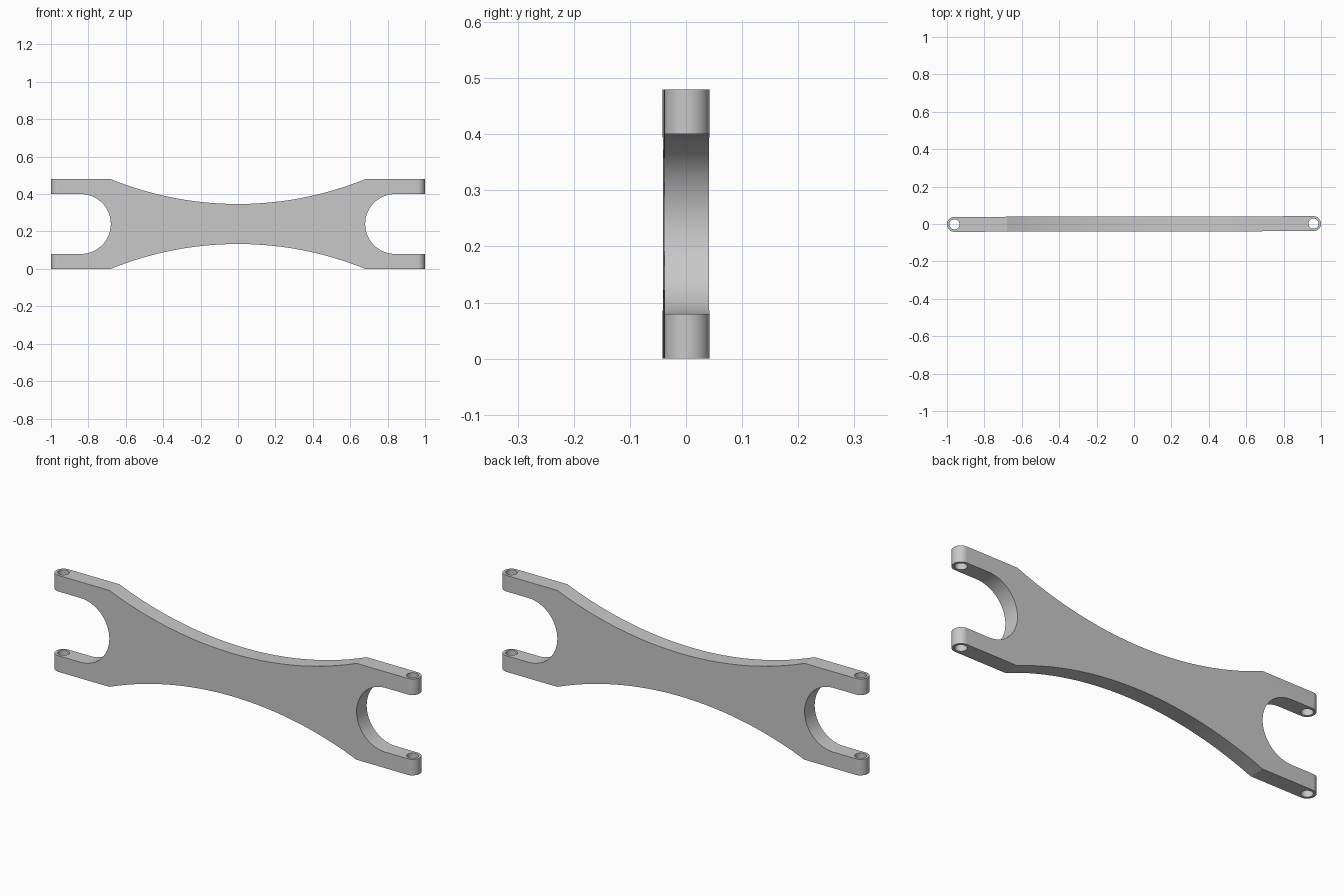
import bpy, bmesh
from math import sin, cos, pi, asin
from mathutils import Vector, Matrix

cube = bpy.data.objects.get("Cube")
if cube:
    bpy.data.objects.remove(cube)

HALF, MID, HEIGHT = 1.0, 0.24, 0.48      # half length, mid height, full height
WIDE, PIN = 0.04, 0.027                  # half thickness and pin hole radius
PIN_X = HALF - WIDE
SLOT_R, SLOT_X = 0.16, 0.84              # fork opening
WAIST_X, SAG = 0.68, 0.133               # concave waist


def arc(cx, cy, r, start, end, n):
    return [(cx + r * cos(start + (end - start) * i / n),
             cy + r * sin(start + (end - start) * i / n)) for i in range(n + 1)]


def prism(name, points, base, direction):
    """Extrude a closed outline (list of 3D points) along a direction."""
    bm = bmesh.new()
    face = bm.faces.new([bm.verts.new(Vector(p) + Vector(base)) for p in points])
    out = bmesh.ops.extrude_face_region(bm, geom=[face])["geom"]
    bmesh.ops.translate(bm, vec=direction,
                        verts=[v for v in out if isinstance(v, bmesh.types.BMVert)])
    bmesh.ops.recalc_face_normals(bm, faces=bm.faces)
    mesh = bpy.data.meshes.new(name)
    bm.to_mesh(mesh)
    bm.free()
    obj = bpy.data.objects.new(name, mesh)
    bpy.context.collection.objects.link(obj)
    return obj


# Side outline: waist arc, arm top, fork slot, arm bottom, then mirrored by half turn
radius = (WAIST_X ** 2 + SAG ** 2) / (2 * SAG)
a = asin(WAIST_X / radius)
over = HALF + 0.1
half = arc(0, HEIGHT - SAG + radius, radius, -pi / 2 - a, -pi / 2 + a, 48)
half += [(over, HEIGHT), (over, MID + SLOT_R)]
half += arc(SLOT_X, MID, SLOT_R, pi / 2, 3 * pi / 2, 40)
half += [(over, MID - SLOT_R), (over, 0)]
outline = half + [(-x, HEIGHT - z) for x, z in half]
# The second half turn repeats the slot on the other end
link = prism("connecting_link", [(x, 0, z) for x, z in outline],
             (0, -0.1, 0), (0, 0.2, 0))

# Plan outline with rounded ends
plan = arc(PIN_X, 0, WIDE, -pi / 2, pi / 2, 32)
plan += [(-x, -y) for x, y in plan]
cutters = [(prism("plan_helper", [(x, y, 0) for x, y in plan],
                  (0, 0, -0.1), (0, 0, 0.7)), "INTERSECT")]

# Vertical pin holes through both arms of each fork
for side, label in ((1, "left"), (-1, "right")):
    ring = arc(side * PIN_X, 0, PIN, 0, 2 * pi, 40)[:-1]
    cutters.append((prism(label + "_pin_helper", [(x, y, 0) for x, y in ring],
                          (0, 0, -0.2), (0, 0, 0.9)), "DIFFERENCE"))

for cutter, operation in cutters:
    cutter.hide_render = True
    mod = link.modifiers.new(cutter.name, "BOOLEAN")
    mod.operation, mod.solver, mod.object = operation, "EXACT", cutter

# Bake the cuts and drop the helpers
graph = bpy.context.evaluated_depsgraph_get()
baked = bpy.data.meshes.new_from_object(link.evaluated_get(graph))
link.modifiers.clear()
link.data = baked
for cutter, _ in cutters:
    bpy.data.objects.remove(cutter)

# The whole link sits at a very slight turn
baked.transform(Matrix.Rotation(0.0018, 4, "Z"))

grey = bpy.data.materials.new("plain_grey")
grey.use_nodes = True
colour = (0.58, 0.58, 0.58, 1)
grey.diffuse_color = colour
grey.node_tree.nodes["Principled BSDF"].inputs["Base Color"].default_value = colour
baked.materials.clear()
baked.materials.append(grey)

bpy.ops.object.select_all(action="DESELECT")
link.select_set(True)
bpy.context.view_layer.objects.active = link
bpy.ops.object.shade_smooth_by_angle(angle=0.35)
